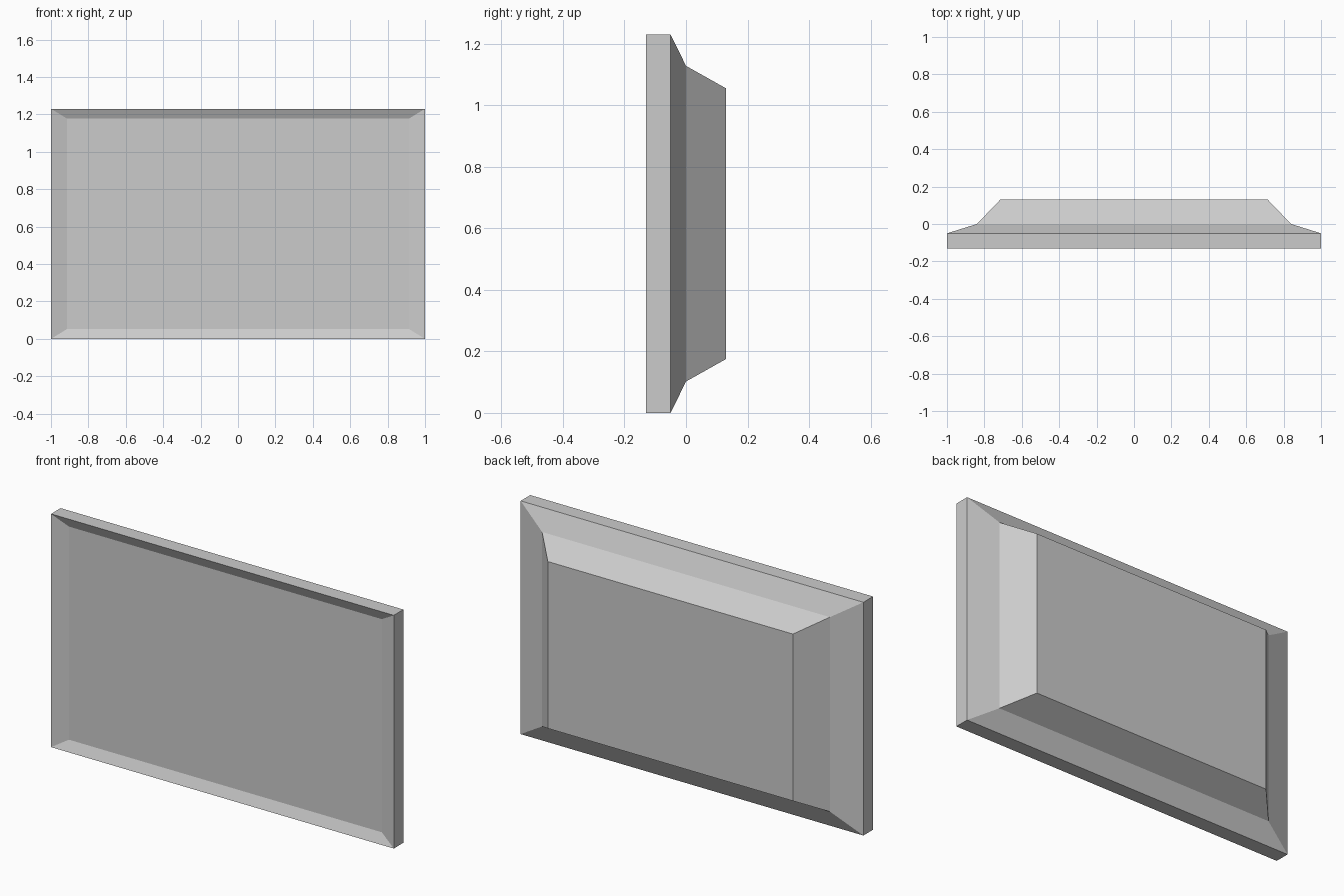
import bpy
import bmesh

cube = bpy.data.objects.get("Cube")
if cube:
    bpy.data.objects.remove(cube, do_unlink=True)

HALF_W, HEIGHT = 1.0, 1.23

grey = bpy.data.materials.new("light_grey")
grey.use_nodes = True
colour = (0.6, 0.6, 0.6, 1)
grey.diffuse_color = colour
grey.node_tree.nodes["Principled BSDF"].inputs["Base Color"].default_value = colour


def loft(name, rings, cap_first=False, cap_last=False):
    """Join rectangular rings (y, side inset, top and bottom inset), front to back."""
    bm = bmesh.new()
    loops = []
    for y, dx, dz in rings:
        w, lo, hi = HALF_W - dx, dz, HEIGHT - dz
        loops.append([bm.verts.new((x, y, z)) for x, z in
                      ((-w, lo), (w, lo), (w, hi), (-w, hi))])
    for a, b in zip(loops, loops[1:]):
        for i in range(4):
            j = (i + 1) % 4
            bm.faces.new((a[j], a[i], b[i], b[j]))
    if cap_first:
        bm.faces.new(loops[0])
    if cap_last:
        bm.faces.new(reversed(loops[-1]))
    mesh = bpy.data.meshes.new(name)
    # Ring order runs front to back, so flip to face outwards
    bm.normal_update()
    outward = bm.faces[:][0]
    if outward.normal.z > 0:
        bmesh.ops.reverse_faces(bm, faces=bm.faces[:])
        if cap_first or cap_last:
            caps = [f for f in bm.faces if abs(f.normal.y) > 0.999]
            bmesh.ops.reverse_faces(bm, faces=caps)
    bm.to_mesh(mesh)
    bm.free()
    mesh.materials.append(grey)
    obj = bpy.data.objects.new(name, mesh)
    bpy.context.collection.objects.link(obj)
    return obj


FRONT, RIM_BACK, STEP, BACK = -0.13, -0.05, 0.0, 0.13

# Flat rim, bevelled inwards at the front to the sunken screen
screen_frame = loft("screen_frame", [(FRONT + 0.025, 0.087, 0.053),
                                     (FRONT, 0, 0),
                                     (RIM_BACK, 0, 0)], cap_first=True)

# Rear housing tapering in two slopes to a flat back
rear_housing = loft("rear_housing", [(RIM_BACK, 0, 0),
                                     (STEP, 0.16, 0.102),
                                     (BACK, 0.285, 0.175)], cap_last=True)
